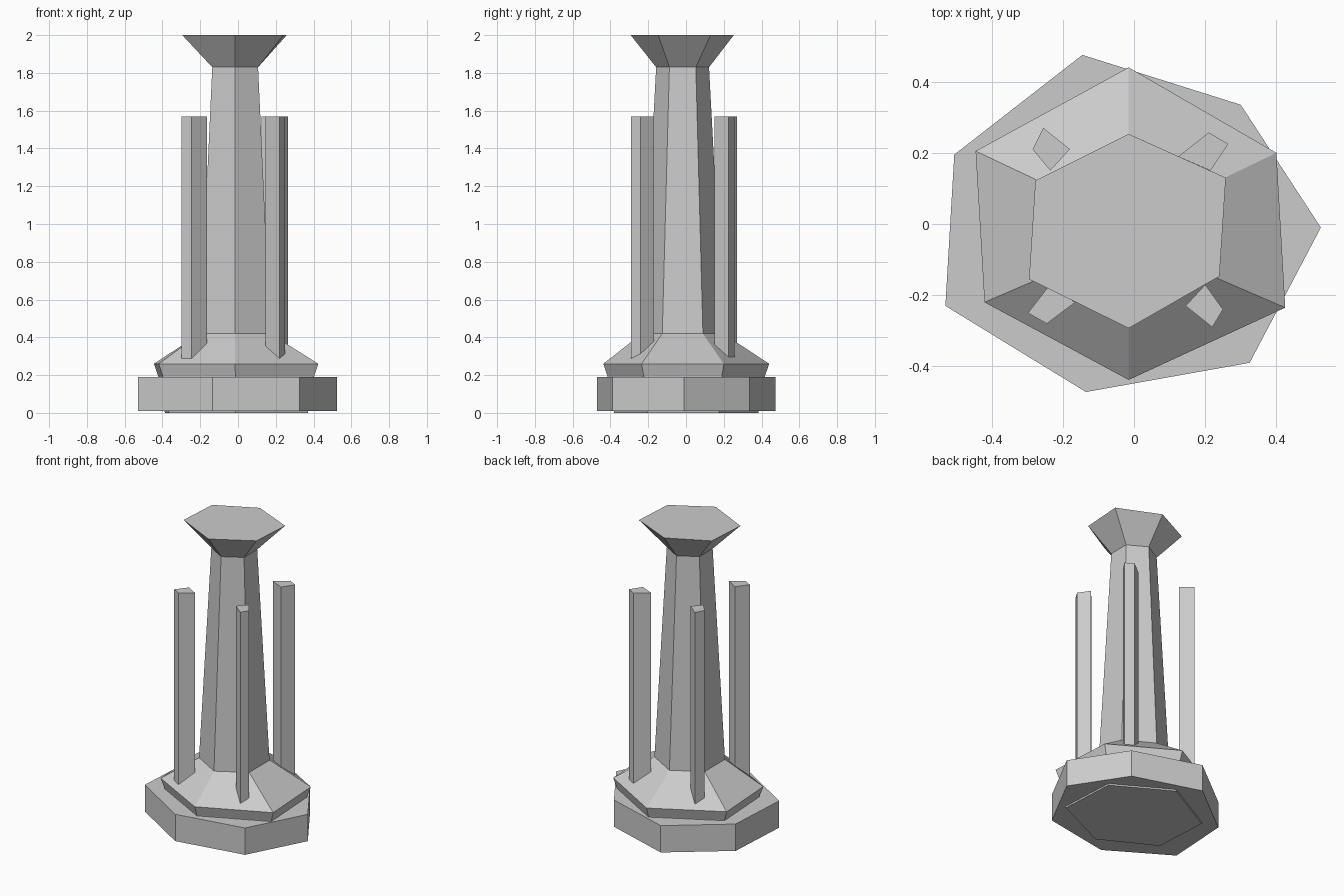
import bpy, bmesh

if "Cube" in bpy.data.objects:
    bpy.data.objects.remove(bpy.data.objects["Cube"])

stone = bpy.data.materials.new("grey stone")
stone.diffuse_color = (0.6, 0.6, 0.6, 1)
stone.use_nodes = True
stone.node_tree.nodes["Principled BSDF"].inputs["Base Color"].default_value = stone.diffuse_color


def loft(name, rings):
    """Skin a closed solid through rings given as (z, [(x, y), ...])."""
    bm = bmesh.new()
    loops = [[bm.verts.new((x, y, z)) for x, y in pts] for z, pts in rings]
    n = len(loops[0])
    for a, b in zip(loops, loops[1:]):
        for i in range(n):
            j = (i + 1) % n
            bm.faces.new((a[i], a[j], b[j], b[i]))
    bm.faces.new(loops[0][::-1])
    bm.faces.new(loops[-1])
    bmesh.ops.recalc_face_normals(bm, faces=bm.faces)
    me = bpy.data.meshes.new(name)
    bm.to_mesh(me)
    bm.free()
    me.materials.append(stone)
    ob = bpy.data.objects.new(name, me)
    bpy.context.collection.objects.link(ob)
    return ob


def hexagon(r, cy):
    """Hexagon with points towards front and back."""
    cx, w = -0.015, r * 0.866
    return [(cx, cy + r), (cx - w, cy + r / 2), (cx - w, cy - r / 2),
            (cx, cy - r), (cx + w, cy - r / 2), (cx + w, cy + r / 2)]


# Rough seven-sided foot slab
slab = [(0.525, -0.01), (0.3, 0.335), (-0.145, 0.475), (-0.505, 0.195),
        (-0.53, -0.23), (-0.135, -0.472), (0.325, -0.39)]
loft("foot_slab", [(0.01, slab), (0.19, slab)])

# Hexagonal column: plinth, sloped shoulder, tapering shaft, flared top
plinth = [(-0.015, 0.44), (-0.445, 0.205), (-0.42, -0.22),
          (-0.015, -0.438), (0.425, -0.235), (0.4, 0.2)]
cap = [(-0.015, 0.253), (-0.277, 0.122), (-0.295, -0.155),
       (-0.015, -0.293), (0.24, -0.147), (0.258, 0.13)]
loft("column", [
    (0.0, [(x * 0.87, y * 0.87) for x, y in plinth]),
    (0.195, [(x * 0.95, y * 0.95) for x, y in plinth]),
    (0.26, plinth),
    (0.42, hexagon(0.215, -0.018)),
    (1.83, hexagon(0.14, -0.018)),
    (2.0, cap)])

# Four free-standing posts around the shaft
posts = {
    "back_left_post": [(-0.255, 0.27), (-0.285, 0.21), (-0.235, 0.15), (-0.18, 0.21)],
    "front_left_post": [(-0.298, -0.25), (-0.245, -0.28), (-0.165, -0.22), (-0.24, -0.175)],
    "back_right_post": [(0.21, 0.257), (0.125, 0.19), (0.215, 0.15), (0.265, 0.225)],
    "front_right_post": [(0.145, -0.23), (0.22, -0.29), (0.25, -0.24), (0.2, -0.17)],
}
for name, pts in posts.items():
    loft(name, [(0.24, pts), (1.57, pts)])
